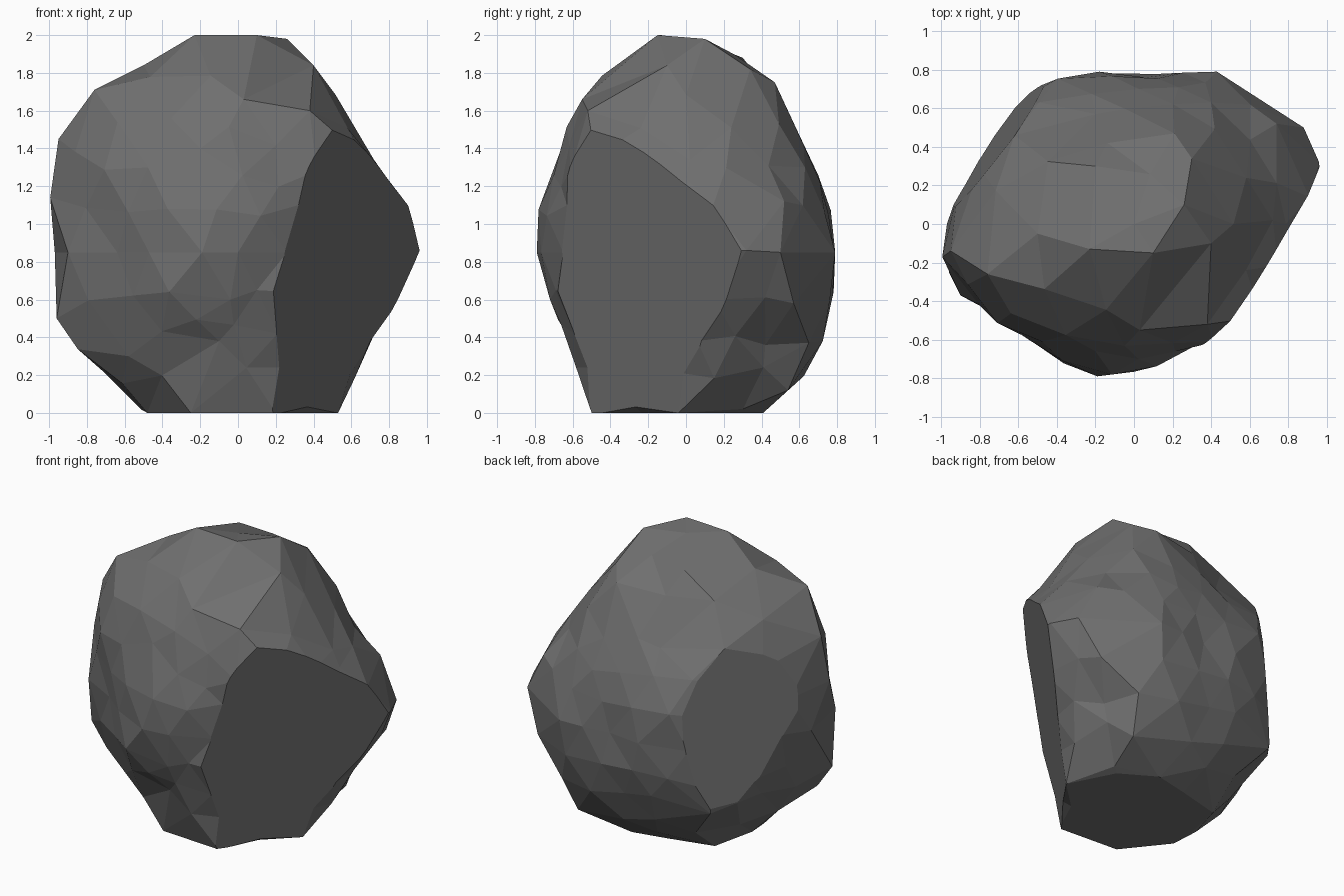
import bpy
import bmesh
import random
from mathutils import Vector
from mathutils.bvhtree import BVHTree
from mathutils.interpolate import poly_3d_calc

random.seed(4)
CORE = Vector((0, 0, 0.85))

# Corner points that the boulder passes through
CORNERS = [
    # crown
    (-.23, -.13, 2), (.1, -.15, 2), (.26, .1, 1.98),
    (.03, -.55, 1.66), (.38, -.52, 1.6), (.4, -.1, 1.84), (.3, .34, 1.82),
    (.72, .02, 1.34), (.21, .47, 1.75), (-.5, -.05, 1.84),
    (-.76, -.26, 1.71), (-.95, -.14, 1.45), (-.2, .3, 1.88),
    # back
    (.4, .63, 1.3), (-.2, .57, 1.44), (-.62, .46, 1.5), (.74, .52, 1.12),
    (.96, .32, .86), (.88, .5, .85), (.43, .79, .85), (.06, .76, .85),
    (-.18, .79, .85), (-.75, .55, .85), (.75, .57, .58), (.7, .06, .38),
    (.6, .42, .36), (-.15, .53, .12), (.46, .54, .12),
    (-.88, .2, .87), (-.72, .46, .45), (-.61, .6, .4), (-.76, .25, .45),
    # foot
    (-.42, .28, 0), (-.48, -.18, 0), (-.25, -.47, 0), (.2, -.5, 0),
    (.53, -.04, 0),
    # front
    (-.97, 0, .85), (-.96, -.25, .5), (-.58, -.42, .3),
    (-.1, -.61, .38), (.21, -.59, .42), (-.04, -.72, .6), (-.9, -.37, .85),
    (-.64, -.51, .85), (-.19, -.79, .85), (.26, -.65, .85),
    (.32, -.63, 1.1), (-.2, -.66, 1.4), (.8, -.55, .85),
]


def radius_lookup(offsets):
    """Return a function giving the boulder's radius in any direction."""
    guide = bmesh.new()
    for offset in offsets:
        guide.verts.new(offset.normalized())
    bmesh.ops.convex_hull(guide, input=guide.verts[:])
    guide.verts.index_update()
    guide.faces.ensure_lookup_table()
    tree = BVHTree.FromBMesh(guide)

    def radius(direction):
        hit, normal, index, distance = tree.ray_cast(direction * 3, -direction)
        corners = guide.faces[index].verts
        weights = poly_3d_calc([v.co for v in corners], hit)
        return sum(w * offsets[v.index].length for w, v in zip(weights, corners))

    return radius


def slice_flat(bm, normal, distance):
    """Cut everything beyond a plane away and close the hole."""
    normal = Vector(normal)
    point = normal * distance / normal.length_squared
    cut = bmesh.ops.bisect_plane(
        bm, geom=bm.verts[:] + bm.edges[:] + bm.faces[:],
        plane_co=point, plane_no=normal, clear_outer=True)
    rim = [e for e in cut["geom_cut"] if isinstance(e, bmesh.types.BMEdge)]
    bmesh.ops.edgenet_fill(bm, edges=rim)


cube = bpy.data.objects.get("Cube")
if cube:
    bpy.data.objects.remove(cube, do_unlink=True)

# Faceted body
offsets = [Vector(c) - CORE for c in CORNERS]
radius = radius_lookup(offsets)
bm = bmesh.new()
bmesh.ops.create_icosphere(bm, subdivisions=3, radius=1)
free = set(bm.verts)
for offset in offsets:
    direction = offset.normalized()
    nearest = max(free, key=lambda v: v.co.dot(direction))
    free.remove(nearest)
    nearest.co = offset
for v in bm.verts:
    if v in free:
        direction = v.co.normalized()
        v.co = direction * radius(direction) * random.uniform(0.97, 1)
    v.co += CORE

# Broken faces: large front side, small back side, flat foot
slice_flat(bm, (0.8, -0.6, -0.17), 0.447)
slice_flat(bm, (-0.8, 0.6, 0.08), 0.89)
slice_flat(bm, (0, 0, -1), 0)
bmesh.ops.recalc_face_normals(bm, faces=bm.faces[:])

mesh = bpy.data.meshes.new("boulder")
bm.to_mesh(mesh)
bm.free()
boulder = bpy.data.objects.new("boulder", mesh)
bpy.context.collection.objects.link(boulder)

# Plain stone colour
stone = bpy.data.materials.new("grey stone")
stone.use_nodes = True
colour = (0.16, 0.16, 0.16, 1)
stone.diffuse_color = colour
stone.node_tree.nodes["Principled BSDF"].inputs["Base Color"].default_value = colour
mesh.materials.append(stone)
